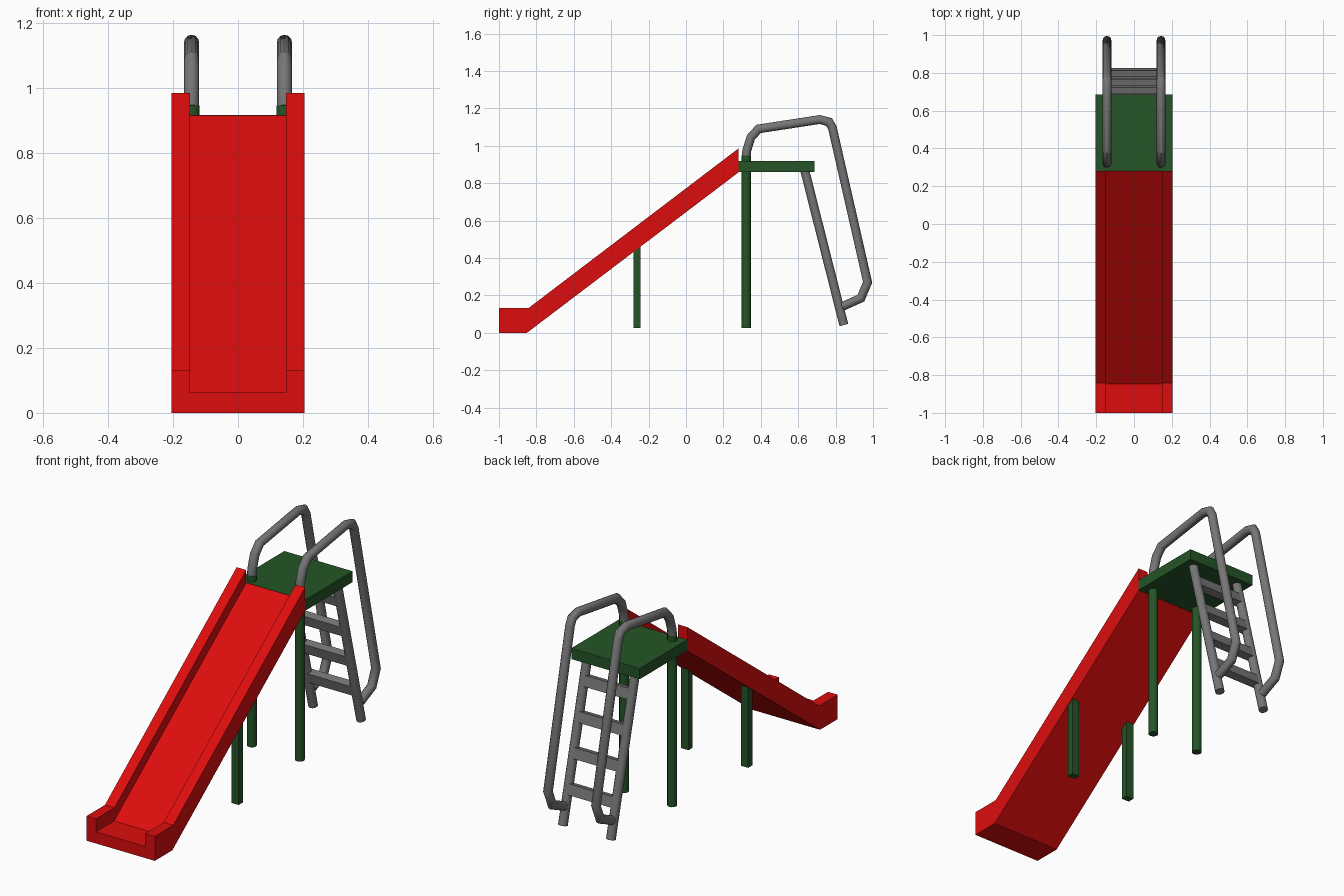
import bpy, bmesh, math
from mathutils import Matrix, Vector

if "Cube" in bpy.data.objects:
    bpy.data.objects.remove(bpy.data.objects["Cube"])


def mat(name, col):
    m = bpy.data.materials.new(name)
    m.diffuse_color = (*col, 1)
    m.use_nodes = True
    m.node_tree.nodes["Principled BSDF"].inputs["Base Color"].default_value = m.diffuse_color
    return m


RED = mat("slide red", (0.72, 0.004, 0.004))
GREEN = mat("frame green", (0.018, 0.09, 0.02))
GRAY = mat("rail gray", (0.18, 0.18, 0.18))


def finish(bm, name, material):
    bmesh.ops.recalc_face_normals(bm, faces=bm.faces)
    me = bpy.data.meshes.new(name)
    bm.to_mesh(me)
    bm.free()
    me.materials.append(material)
    ob = bpy.data.objects.new(name, me)
    bpy.context.collection.objects.link(ob)
    return ob


def box(name, center, size, material, tilt=0):
    bm = bmesh.new()
    m = (Matrix.Translation(center) @ Matrix.Rotation(tilt, 4, 'X')
         @ Matrix.Diagonal((*size, 1)))
    bmesh.ops.create_cube(bm, size=1, matrix=m)
    return finish(bm, name, material)


def tube(name, x, path, r, material, sides=12):
    # round pipe along a (y, z) path, mitred at each bend
    pts = [Vector((x, y, z)) for y, z in path]
    bm = bmesh.new()
    rings = []
    for i, p in enumerate(pts):
        a = (p - pts[i - 1]).normalized() if i else (pts[1] - p).normalized()
        b = (pts[i + 1] - p).normalized() if i < len(pts) - 1 else a
        t = (a + b).normalized()
        side = Vector((1, 0, 0)).cross(t) / max(t.dot(a), 0.5)
        rings.append([bm.verts.new(p + r * (Vector((math.cos(k), 0, 0)) + side * math.sin(k)))
                      for k in (2 * math.pi * j / sides for j in range(sides))])
    for r0, r1 in zip(rings, rings[1:]):
        for j in range(sides):
            k = (j + 1) % sides
            bm.faces.new((r0[j], r0[k], r1[k], r1[j]))
    bm.faces.new(rings[0])
    bm.faces.new(rings[-1])
    ob = finish(bm, name, material)
    bpy.ops.object.select_all(action='DESELECT')
    ob.select_set(True)
    bpy.context.view_layer.objects.active = ob
    bpy.ops.object.shade_smooth_by_angle(angle=math.radians(35))
    return ob


# slide chute: U section swept over three stations
W, IN = 0.204, 0.147
bottom = [(-1, 0), (-0.85, 0), (0.28, 0.857)]
floor = [(-1, 0.062), (-0.846, 0.062), (0.28, 0.916)]
wall = [(-1, 0.132), (-0.842, 0.132), (0.28, 0.985)]
bm = bmesh.new()
secs = []
for b, f, w in zip(bottom, floor, wall):
    sec = [(-W, b), (W, b), (W, w), (IN, w), (IN, f), (-IN, f), (-IN, w), (-W, w)]
    secs.append([bm.verts.new((x, *p)) for x, p in sec])
for s0, s1 in zip(secs, secs[1:]):
    for j in range(8):
        k = (j + 1) % 8
        bm.faces.new((s0[j], s0[k], s1[k], s1[j]))
bm.faces.new(secs[0])
bm.faces.new(secs[-1])
finish(bm, "slide_chute", RED)

# platform
box("platform", (0, 0.483, 0.888), (2 * W, 0.406, 0.058), GREEN)

# ladder rails run from under the platform to the ground
top, foot = Vector((0, 0.632, 0.88)), Vector((0, 0.844, 0.041))
tilt = math.atan2(foot.y - top.y, top.z - foot.z)
handrail = [(0.322, 0.945), (0.325, 0.975), (0.347, 1.045), (0.388, 1.09), (0.715, 1.14),
            (0.765, 1.127), (0.783, 1.095), (0.971, 0.27), (0.935, 0.185), (0.835, 0.14)]
for s, label in ((-1, "left"), (1, "right")):
    x = 0.143 * s
    box(f"{label}_chute_leg", (0.178 * s, -0.262, 0.245), (0.044, 0.036, 0.44), GREEN)
    tube(f"{label}_platform_post", x, [(0.322, 0.025), (0.322, 0.947)], 0.0245, GREEN)
    tube(f"{label}_ladder_rail", x, [top.yz, foot.yz], 0.024, GRAY)
    tube(f"{label}_handrail", x, handrail, 0.0235, GRAY)

# ladder rungs
for i, z in enumerate((0.755, 0.577, 0.4, 0.222)):
    c = top.lerp(foot, (top.z - z) / (top.z - foot.z))
    box(f"ladder_rung_{i + 1}", c, (0.27, 0.042, 0.056), GRAY, tilt)
